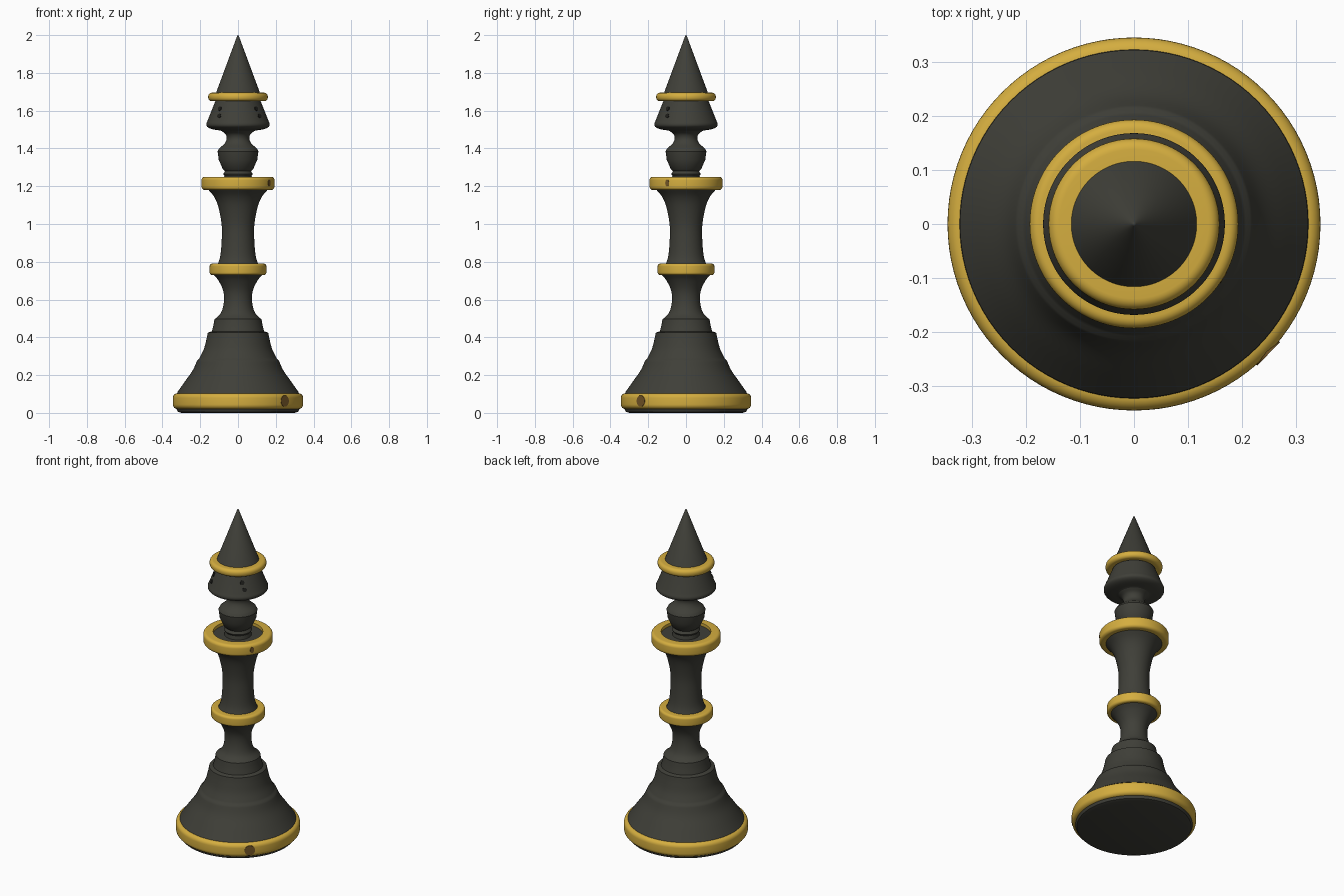
import bpy, bmesh, math
from mathutils import Vector

if "Cube" in bpy.data.objects:
    bpy.data.objects.remove(bpy.data.objects["Cube"], do_unlink=True)

SEGMENTS = 96


def material(name, color, roughness):
    m = bpy.data.materials.new(name)
    m.use_nodes = True
    m.diffuse_color = (*color, 1)
    bsdf = m.node_tree.nodes["Principled BSDF"]
    bsdf.inputs["Base Color"].default_value = (*color, 1)
    bsdf.inputs["Roughness"].default_value = roughness
    return m


ebony = material("ebony", (0.05, 0.05, 0.04), 0.6)
gold = material("gold", (0.66, 0.42, 0.05), 0.5)
tarnish = material("tarnish", (0.17, 0.09, 0.02), 0.7)
black = material("black", (0.012, 0.012, 0.01), 0.8)


def curve(points, steps=5):
    """Smooth Catmull-Rom curve through (radius, height) points."""
    p = [Vector(q) for q in points]
    if len(p) < 3:
        return p
    p = [2 * p[0] - p[1]] + p + [2 * p[-1] - p[-2]]
    out = []
    for a, b, c, d in zip(p, p[1:], p[2:], p[3:]):
        for i in range(steps):
            t = i / steps
            out.append(0.5 * (2 * b + (c - a) * t + (2 * a - 5 * b + 4 * c - d) * t ** 2
                              + (3 * b - a - 3 * c + d) * t ** 3))
    return out + [p[-2]]


def finish(name, bm, mat):
    bmesh.ops.remove_doubles(bm, verts=bm.verts, dist=0.0001)
    bmesh.ops.recalc_face_normals(bm, faces=bm.faces)
    mesh = bpy.data.meshes.new(name)
    bm.to_mesh(mesh)
    bm.free()
    mesh.materials.append(mat)
    obj = bpy.data.objects.new(name, mesh)
    bpy.context.collection.objects.link(obj)
    bpy.ops.object.select_all(action="DESELECT")
    obj.select_set(True)
    bpy.context.view_layer.objects.active = obj
    bpy.ops.object.shade_smooth_by_angle(angle=math.radians(35))
    return obj


def lathe(name, sections, mat, closed=False):
    """Turn smooth profile sections, joined at sharp corners, around z."""
    profile = [q for s in sections for q in curve(s)]
    if closed:
        profile.append(profile[0])
    bm = bmesh.new()
    verts = [bm.verts.new((r, 0, z)) for r, z in profile]
    edges = [bm.edges.new(pair) for pair in zip(verts, verts[1:])
             if (pair[0].co - pair[1].co).length > 0.0001]
    bmesh.ops.spin(bm, geom=verts + edges, axis=(0, 0, 1), cent=(0, 0, 0),
                   angle=math.tau, steps=SEGMENTS, use_merge=True)
    return finish(name, bm, mat)


def ring(name, inner, outer, low, high, bevel):
    """Gold band with a rounded outer edge."""
    arc = []
    for cz, start in ((low + bevel, -90), (high - bevel, 0)):
        for i in range(7):
            a = math.radians(start + 15 * i)
            arc.append((outer - bevel + bevel * math.cos(a), cz + bevel * math.sin(a)))
    pts = [(inner, low)] + arc + [(inner, high)]
    return lathe(name, [pts[i:i + 2] for i in range(0, len(pts), 2)], gold, closed=True)


def mark(name, angle, radius, z, width, height, slope, mat):
    """Thin oval plate lying on a turned surface."""
    bm = bmesh.new()
    bmesh.ops.create_cone(bm, cap_ends=True, segments=16, radius1=1, radius2=1, depth=0.006)
    obj = finish(name, bm, mat)
    a = math.radians(angle)
    obj.location = (radius * math.cos(a), radius * math.sin(a), z)
    obj.scale = (height, width, 1)
    obj.rotation_euler = (0, math.radians(90 - slope), a)


# Flared foot with stepped shoulders
lathe("foot", [
    [(0, 0), (0.3, 0)],
    [(0.318, 0.006), (0.33, 0.03)],
    [(0.328, 0.095), (0.32, 0.108)],
    [(0.322, 0.108), (0.282, 0.165), (0.24, 0.225), (0.215, 0.28)],
    [(0.207, 0.285), (0.182, 0.335), (0.168, 0.385), (0.16, 0.425)],
    [(0.138, 0.432), (0.13, 0.465), (0.124, 0.498)],
    [(0.11, 0.503), (0, 0.503)],
], ebony)

# Waisted lower stem
lathe("lower_stem", [
    [(0, 0.49), (0.122, 0.49)],
    [(0.122, 0.497), (0.09, 0.53), (0.075, 0.585), (0.078, 0.645), (0.103, 0.7), (0.132, 0.735)],
    [(0.125, 0.775), (0, 0.775)],
], ebony)

# Main shaft flaring up to the collar
lathe("shaft", [
    [(0, 0.76), (0.115, 0.76)],
    [(0.112, 0.775), (0.094, 0.83), (0.086, 0.92), (0.087, 1.0), (0.104, 1.09),
     (0.127, 1.145), (0.165, 1.19)],
    [(0.15, 1.232), (0, 1.232)],
], ebony)

# Neck with faceted bead
lathe("neck", [
    [(0, 1.22), (0.078, 1.22)],
    [(0.072, 1.255), (0.078, 1.265)],
    [(0.068, 1.28), (0.08, 1.29)],
    [(0.102, 1.34), (0.108, 1.385)],
    [(0.1, 1.4), (0.072, 1.425), (0.06, 1.45), (0.066, 1.475), (0.09, 1.495)],
    [(0, 1.5)],
], ebony)

# Bell-shaped head
lathe("head", [
    [(0, 1.485), (0.07, 1.485)],
    [(0.09, 1.494), (0.14, 1.503), (0.163, 1.515), (0.168, 1.53), (0.16, 1.55)],
    [(0.116, 1.66), (0, 1.66)],
], ebony)

# Pointed cap
lathe("spire", [
    [(0, 1.65), (0.122, 1.65)],
    [(0.12, 1.69), (0.116, 1.695)],
    [(0.004, 1.997), (0, 2.0)],
], ebony)

# Gold bands
ring("base_band", 0.29, 0.345, 0.02, 0.104, 0.025)
ring("middle_band", 0.108, 0.15, 0.73, 0.79, 0.014)
ring("collar_band", 0.138, 0.193, 1.18, 1.25, 0.018)
ring("head_band", 0.1, 0.158, 1.65, 1.695, 0.02)

# Tarnished patches and small dark pits
mark("base_patch", -44, 0.343, 0.063, 0.03, 0.03, 0, tarnish)
mark("collar_patch", -31, 0.191, 1.217, 0.012, 0.018, 0, tarnish)
for side, angle in (("left", -45), ("right", -135)):
    mark(side + "_upper_pit", angle, 0.136, 1.61, 0.012, 0.013, 22, black)
    mark(side + "_lower_pit", angle + 4, 0.151, 1.572, 0.013, 0.012, 22, black)
